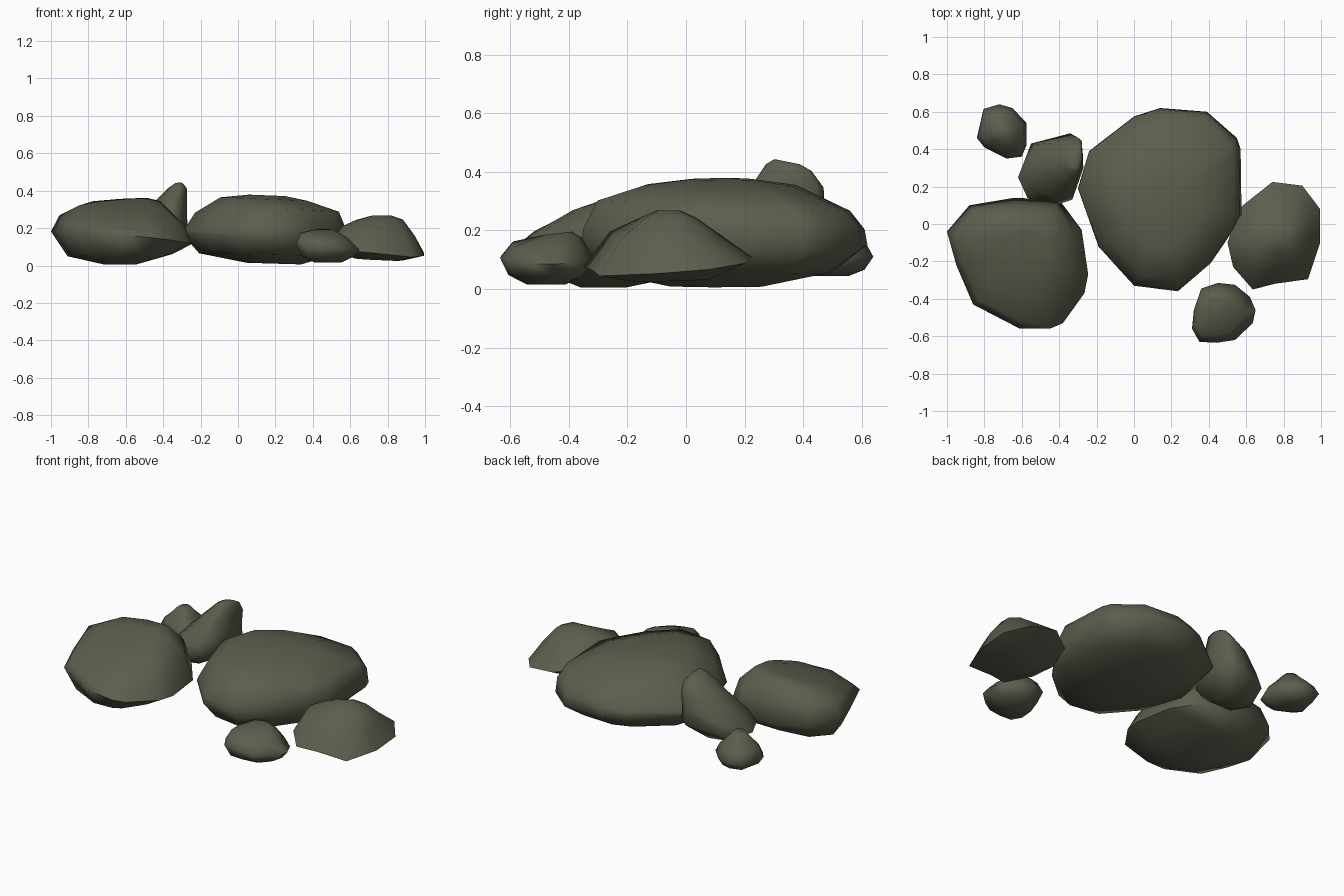
import bpy
import bmesh
from math import radians

default_cube = bpy.data.objects.get("Cube")
if default_cube:
    bpy.data.objects.remove(default_cube, do_unlink=True)


def make_material(name, colour):
    material = bpy.data.materials.new(name)
    material.use_nodes = True
    material.diffuse_color = colour
    shader = material.node_tree.nodes["Principled BSDF"]
    shader.inputs["Base Color"].default_value = colour
    shader.inputs["Roughness"].default_value = 0.9
    return material


stone = make_material("mossy stone", (0.105, 0.114, 0.075, 1))


def layer(z, size, shift_x=0, shift_y=0, tilt_x=0, tilt_y=0, squash=1):
    """One slice of a rock: height, scale, offset, slope and y stretch."""
    return z, size, shift_x, shift_y, tilt_x, tilt_y, squash


def make_rock(name, centre, outline, layers):
    """Loft a plan outline through a stack of scaled, tilted slices."""
    bm = bmesh.new()
    centre_x, centre_y = centre
    rings = []
    for z, size, shift_x, shift_y, tilt_x, tilt_y, squash in layers:
        ring = []
        for x, y in outline:
            dx, dy = (x - centre_x) * size, (y - centre_y) * size * squash
            height = z + dx * tilt_x + dy * tilt_y
            ring.append(bm.verts.new((centre_x + shift_x + dx,
                                      centre_y + shift_y + dy, height)))
        rings.append(ring)
    count = len(outline)
    for lower, upper in zip(rings, rings[1:]):
        for i in range(count):
            j = (i + 1) % count
            bm.faces.new((lower[i], lower[j], upper[j], upper[i]))
    bm.faces.new(rings[0])
    bm.faces.new(rings[-1])
    bmesh.ops.recalc_face_normals(bm, faces=bm.faces)
    mesh = bpy.data.meshes.new(name)
    bm.to_mesh(mesh)
    bm.free()
    mesh.materials.append(stone)
    rock = bpy.data.objects.new(name, mesh)
    bpy.context.collection.objects.link(rock)
    bpy.ops.object.select_all(action="DESELECT")
    rock.select_set(True)
    bpy.context.view_layer.objects.active = rock
    bpy.ops.object.shade_smooth_by_angle(angle=radians(75))


# Broad boulder in the middle
make_rock(
    "large_boulder", (0.16, 0.12),
    [(-0.3, 0.19), (-0.24, 0.39), (0, 0.575), (0.14, 0.62), (0.39, 0.6),
     (0.55, 0.46), (0.57, 0.4), (0.575, 0.05), (0.52, -0.05),
     (0.41, -0.21), (0.235, -0.36), (0, -0.33), (-0.19, -0.12)],
    [layer(0.01, 0.33, shift_x=0.04, shift_y=-0.02, tilt_x=-0.03),
     layer(0.058, 0.8, shift_y=-0.02, tilt_x=-0.02),
     layer(0.15, 1, tilt_x=-0.05),
     layer(0.205, 0.98, tilt_x=0.04),
     layer(0.285, 0.88, shift_x=0.015, tilt_y=-0.04),
     layer(0.355, 0.53, shift_x=-0.01, shift_y=-0.01, tilt_x=-0.04),
     layer(0.375, 0.22, tilt_x=-0.04)])

# Rounded boulder on the right-hand side, highest at its back
make_rock(
    "side_boulder", (-0.62, -0.2),
    [(-1, -0.04), (-0.88, 0.1), (-0.64, 0.14), (-0.4, 0.13),
     (-0.28, -0.03), (-0.245, -0.27), (-0.265, -0.37), (-0.38, -0.53),
     (-0.45, -0.56), (-0.61, -0.56), (-0.86, -0.43), (-0.95, -0.22)],
    [layer(0.005, 0.22, shift_x=-0.01, shift_y=-0.08),
     layer(0.055, 0.74, shift_x=-0.01, shift_y=-0.02, tilt_x=0.02),
     layer(0.15, 1, tilt_x=-0.1, tilt_y=-0.04),
     layer(0.24, 0.88, tilt_x=-0.03, tilt_y=0.13),
     layer(0.312, 0.6, shift_y=0.03, tilt_x=0.05, tilt_y=0.22),
     layer(0.336, 0.28, shift_x=0.04, shift_y=0.06, tilt_x=0.08,
           tilt_y=0.2)])

# Wedge-shaped rock on the left-hand side, with a ridge running across
make_rock(
    "wedge_rock", (0.75, -0.06),
    [(0.5, -0.1), (0.57, 0.09), (0.74, 0.225), (0.9, 0.205),
     (0.995, 0.08), (0.995, -0.1), (0.93, -0.295), (0.75, -0.32),
     (0.635, -0.35), (0.53, -0.23)],
    [layer(0.033, 0.52, tilt_x=-0.05, tilt_y=0.03),
     layer(0.085, 1, tilt_x=-0.12, tilt_y=0.08),
     layer(0.185, 0.79, shift_y=-0.01, tilt_x=-0.12, squash=0.83),
     layer(0.245, 0.5, shift_x=0.01, squash=0.65),
     layer(0.268, 0.2, shift_x=0.02, squash=0.7)])

# Small rock at the front
make_rock(
    "front_stone", (0.48, -0.48),
    [(0.31, -0.56), (0.32, -0.46), (0.36, -0.345), (0.45, -0.315),
     (0.54, -0.325), (0.62, -0.39), (0.65, -0.46), (0.635, -0.53),
     (0.54, -0.62), (0.44, -0.635), (0.35, -0.63)],
    [layer(0.016, 0.42),
     layer(0.048, 0.82),
     layer(0.102, 1, tilt_x=-0.1),
     layer(0.162, 0.74, shift_x=-0.02, tilt_x=-0.12, tilt_y=0.1),
     layer(0.19, 0.3, shift_x=-0.02, shift_y=0.04, tilt_y=0.12)])

# Leaning pointed rock wedged behind the boulders
make_rock(
    "leaning_rock", (-0.44, 0.29),
    [(-0.62, 0.25), (-0.55, 0.43), (-0.34, 0.485), (-0.285, 0.45),
     (-0.27, 0.3), (-0.33, 0.13), (-0.42, 0.1), (-0.57, 0.14)],
    [layer(0.08, 0.45, shift_x=-0.02),
     layer(0.155, 1, tilt_x=0.2),
     layer(0.24, 0.87, shift_x=0.02, shift_y=0.015, tilt_x=0.25),
     layer(0.335, 0.58, shift_x=0.07, shift_y=0.05, tilt_x=0.2,
           squash=1.15),
     layer(0.415, 0.27, shift_x=0.12, shift_y=0.06, tilt_y=-0.15,
           squash=1.5),
     layer(0.435, 0.14, shift_x=0.125, shift_y=0.055, tilt_y=-0.2,
           squash=1.6)])

# Small peaked stone at the back
make_rock(
    "back_stone", (-0.7, 0.49),
    [(-0.84, 0.46), (-0.805, 0.615), (-0.72, 0.64), (-0.65, 0.62),
     (-0.575, 0.54), (-0.575, 0.42), (-0.6, 0.36), (-0.68, 0.35),
     (-0.8, 0.41)],
    [layer(0.045, 0.45),
     layer(0.066, 0.8),
     layer(0.11, 1),
     layer(0.16, 0.82),
     layer(0.2, 0.52),
     layer(0.24, 0.26)])
